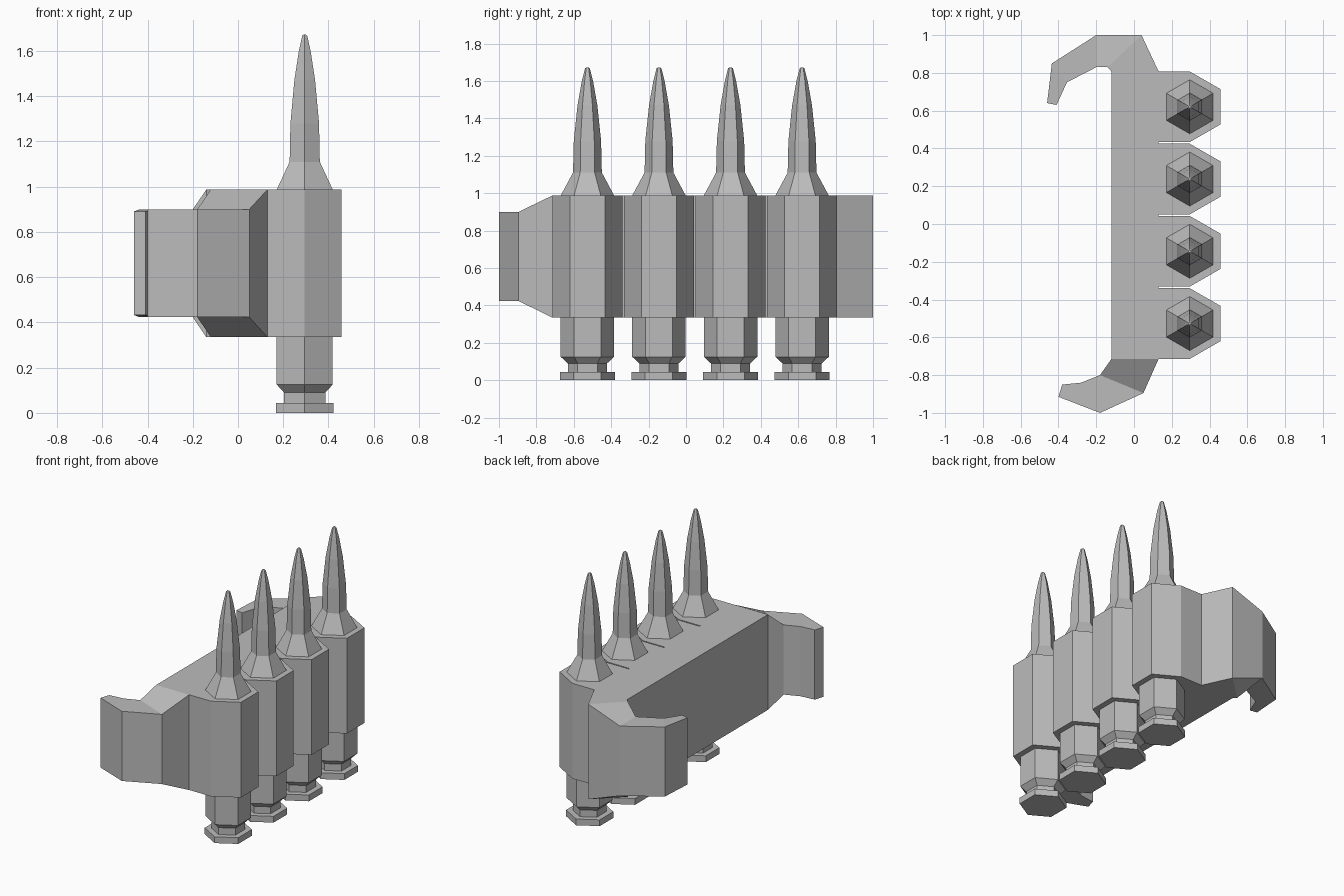
import bpy
import bmesh
import math

cube = bpy.data.objects.get("Cube")
if cube:
    bpy.data.objects.remove(cube, do_unlink=True)

grey = bpy.data.materials.new("plain_grey")
grey.use_nodes = True
COLOUR = (0.5, 0.5, 0.5, 1)
grey.diffuse_color = COLOUR
grey.node_tree.nodes["Principled BSDF"].inputs["Base Color"].default_value = COLOUR

LOW, HIGH = 0.335, 0.987          # height range of the full belt
HOOK_LOW, HOOK_HIGH = 0.423, 0.9  # height range of the hooked ends
COUNT, SPACING, FIRST_Y = 4, 0.3825, -0.527
ROUND_X = 0.295


def loft(name, rings):
    """Bridge matching rings of points and cap both ends."""
    bm = bmesh.new()
    loops = [[bm.verts.new(p) for p in ring] for ring in rings]
    for a, b in zip(loops, loops[1:]):
        for i in range(len(a)):
            j = (i + 1) % len(a)
            bm.faces.new((a[i], a[j], b[j], b[i]))
    bm.faces.new(loops[0][::-1])
    bm.faces.new(loops[-1])
    bmesh.ops.recalc_face_normals(bm, faces=bm.faces)
    mesh = bpy.data.meshes.new(name)
    bm.to_mesh(mesh)
    bm.free()
    mesh.materials.append(grey)
    obj = bpy.data.objects.new(name, mesh)
    bpy.context.collection.objects.link(obj)
    return obj


def section(inner, outer, low=HOOK_LOW, high=HOOK_HIGH):
    return [(*inner, low), (*outer, low), (*outer, high), (*inner, high)]


# Belt strip with a hook at each end
loft("belt_strip", [
    section((-0.38, -0.85), (-0.40, -0.915)),
    section((-0.28, -0.84), (-0.18, -1.0)),
    section((-0.18, -0.80), (0.05, -0.895)),
    section((-0.12, -0.715), (0.13, -0.715), LOW, HIGH),
    section((-0.12, 0.808), (0.13, 0.808), LOW, HIGH),
    section((-0.14, 0.83), (0.04, 1.0), LOW, HIGH),
    section((-0.20, 0.83), (-0.20, 1.0)),
    section((-0.355, 0.75), (-0.435, 0.85)),
    section((-0.41, 0.63), (-0.46, 0.64), 0.433, 0.89),
])

# Cartridge profile: radius and height, from rim to tip
PROFILE = [(0.147, 0), (0.147, 0.043), (0.105, 0.043), (0.105, 0.09),
           (0.143, 0.125), (0.143, 0.987), (0.077, 1.11), (0.073, 1.28),
           (0.053, 1.47), (0.03, 1.6), (0.013, 1.667), (0.007, 1.672)]


def hexagon(y, radius, z):
    angles = [math.radians(90 + 60 * i) for i in range(6)]
    return [(ROUND_X + radius * math.cos(a), y + radius * math.sin(a), z) for a in angles]


for n in range(COUNT):
    y = FIRST_Y + n * SPACING
    # Holder loop: square at the belt, half hexagon outside
    outline = [(0.13, -0.187), (ROUND_X, -0.187), (0.457, -0.094),
               (0.457, 0.094), (ROUND_X, 0.187), (0.13, 0.187)]
    loft(f"holder_{n + 1}", [[(px, y + py, z) for px, py in outline] for z in (LOW, HIGH)])
    loft(f"cartridge_{n + 1}", [hexagon(y, r, z) for r, z in PROFILE])
